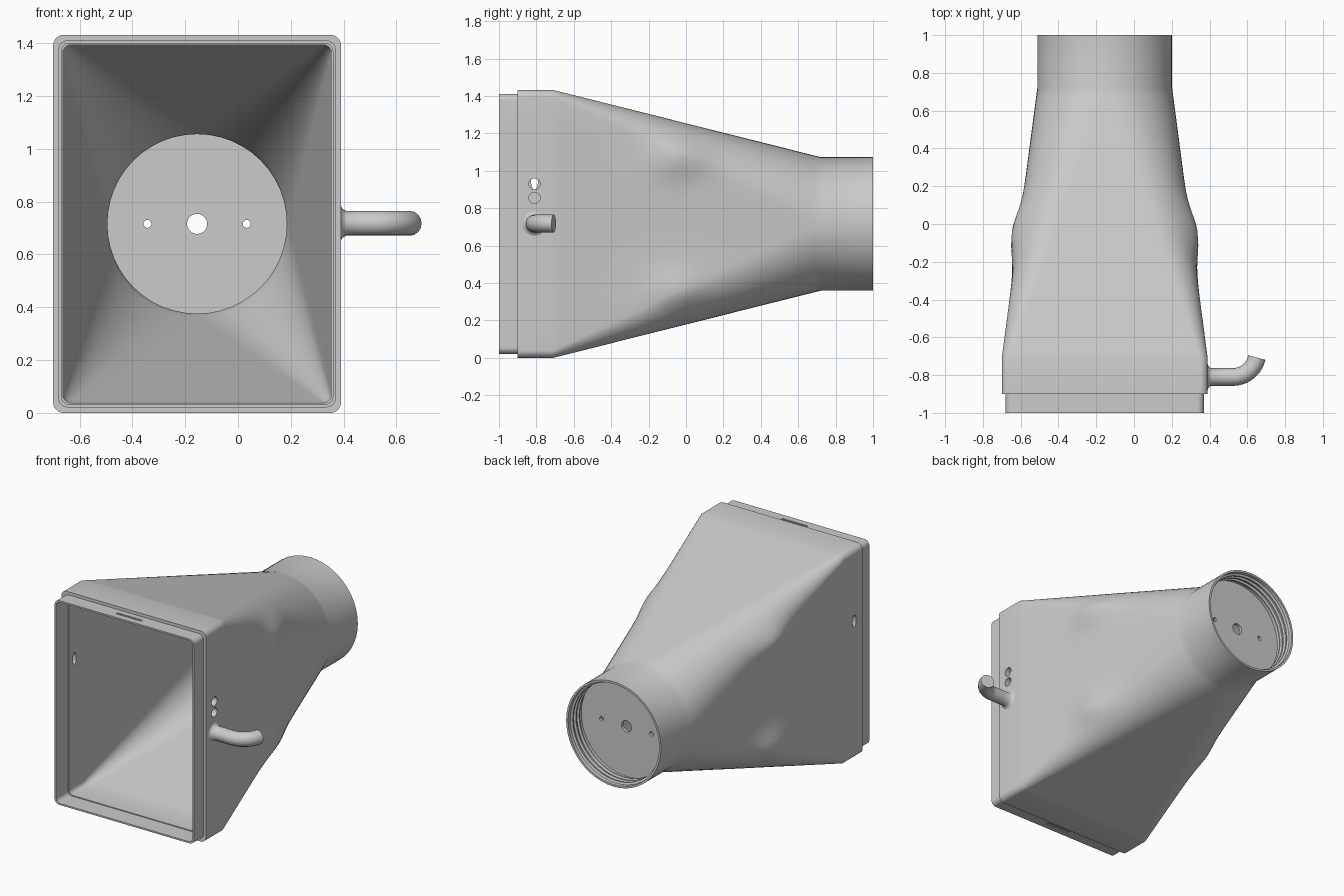
import bpy, bmesh, math
from mathutils import Matrix, Vector

cube = bpy.data.objects.get("Cube")
if cube:
    bpy.data.objects.remove(cube, do_unlink=True)

CX, CZ = -0.155, 0.716          # axis of the duct
CORNER, SIDE, STEPS = 12, 14, 36

grey = bpy.data.materials.new("plain grey")
grey.use_nodes = True
GREY = (0.6, 0.6, 0.6, 1)
grey.diffuse_color = GREY
grey.node_tree.nodes["Principled BSDF"].inputs["Base Color"].default_value = GREY


def add_object(name, bm):
    bmesh.ops.recalc_face_normals(bm, faces=bm.faces)
    mesh = bpy.data.meshes.new(name)
    bm.to_mesh(mesh)
    bm.free()
    mesh.materials.append(grey)
    obj = bpy.data.objects.new(name, mesh)
    bpy.context.collection.objects.link(obj)
    return obj


def activate(obj):
    bpy.ops.object.select_all(action='DESELECT')
    obj.select_set(True)
    bpy.context.view_layer.objects.active = obj


def smooth(obj, angle=30):
    activate(obj)
    bpy.ops.object.shade_smooth_by_angle(angle=math.radians(angle))


def cylinder(name, centre, radius, depth, axis, stretch=1.0, sides=48):
    """Cylinder along x or y, optionally stretched in z."""
    turn = Matrix.Rotation(math.pi / 2, 4, 'Y' if axis == 'x' else 'X')
    bm = bmesh.new()
    bmesh.ops.create_cone(bm, cap_ends=True, segments=sides, radius1=radius,
                          radius2=radius, depth=depth, matrix=turn)
    bmesh.ops.scale(bm, vec=(1, 1, stretch), verts=bm.verts)
    bmesh.ops.translate(bm, vec=centre, verts=bm.verts)
    return add_object(name, bm)


def box(name, centre, size):
    bm = bmesh.new()
    bmesh.ops.create_cube(bm, size=1)
    bmesh.ops.scale(bm, vec=size, verts=bm.verts)
    bmesh.ops.translate(bm, vec=centre, verts=bm.verts)
    return add_object(name, bm)


def cut(obj, cutters):
    for cutter in cutters:
        activate(obj)
        mod = obj.modifiers.new("cut", 'BOOLEAN')
        mod.operation, mod.solver, mod.object = 'DIFFERENCE', 'EXACT', cutter
        bpy.ops.object.modifier_apply(modifier=mod.name)
        bpy.data.objects.remove(cutter, do_unlink=True)


def section(y, hx, hz, r):
    """Rounded rectangle about the duct axis; a circle when hx = hz = r."""
    arcs = []
    for q, (sx, sz) in enumerate([(1, 1), (-1, 1), (-1, -1), (1, -1)]):
        for i in range(CORNER + 1):
            a = (q + i / CORNER) * math.pi / 2
            arcs.append(Vector((sx * (hx - r) + r * math.cos(a), y,
                                sz * (hz - r) + r * math.sin(a))))
    points = []
    for i, p in enumerate(arcs):
        points.append(p)
        if i % (CORNER + 1) == CORNER:
            nxt = arcs[(i + 1) % len(arcs)]
            points += [p.lerp(nxt, k / SIDE) for k in range(1, SIDE)]
    return points


def loft(start, end):
    return [tuple(a + (b - a) * i / STEPS for a, b in zip(start, end))
            for i in range(STEPS + 1)]


def dent(p):
    """Raised swellings near the corners of both side walls."""
    swell = 0.035 * math.exp(-((p.y + 0.05) / 0.15) ** 2
                             - ((abs(p.z) - 0.35) / 0.1) ** 2)
    if abs(p.x) > 0.2:
        p.x += math.copysign(swell, p.x)
    return p


# Duct shell: outside front to back, then inside back to front
outer = [(-1, 0.525, 0.695, 0.035), (-0.9, 0.525, 0.695, 0.035),
         (-0.9, 0.545, 0.716, 0.04)]
outer += loft((-0.71, 0.545, 0.716, 0.04), (0.72, 0.357, 0.357, 0.357))
outer += [(1, 0.357, 0.357, 0.357)]

inner = [(1, 0.343, 0.343, 0.343)]
for k in range(3):              # ribs inside the round mouth
    y = 0.975 - k * 0.035
    for dy, r in [(0, 0.343), (-0.006, 0.33), (-0.015, 0.33), (-0.02, 0.343)]:
        inner.append((y + dy, r, r, r))
inner += loft((0.72, 0.34, 0.34, 0.34), (-0.71, 0.508, 0.678, 0.03))
inner += [(-0.87, 0.508, 0.678, 0.03), (-0.87, 0.514, 0.684, 0.03),
          (-1, 0.514, 0.684, 0.03)]

bm = bmesh.new()
rings = []
for spec in outer:
    rings.append([dent(p) for p in section(*spec)])
for spec in inner:
    rings.append(section(*spec))
rings = [[bm.verts.new((p.x + CX, p.y, p.z + CZ)) for p in ring] for ring in rings]
for a, b in zip(rings, rings[1:] + rings[:1]):
    for i in range(len(a)):
        j = (i + 1) % len(a)
        bm.faces.new((a[i], a[j], b[j], b[i]))
bmesh.ops.remove_doubles(bm, verts=bm.verts, dist=0.00002)
duct = add_object("duct_shell", bm)

# Holes and slot in the side walls, shallow grooves on the collar
left, right = CX + 0.53, CX - 0.53
cutters = [cylinder("hole_cutter", (left, -0.81, z), 0.03, 0.2, 'x')
           for z in (0.93, 0.855)]
cutters.append(cylinder("slot_cutter", (right, -0.81, 0.94), 0.018, 0.2, 'x', 2.3))
cutters += [box("groove_cutter", (CX, -0.948, CZ + s * 0.695), (0.19, 0.016, 0.012))
            for s in (1, -1)]
cut(duct, cutters)
smooth(duct)

# Round plate inside the mouth with three holes
plate = cylinder("mouth_plate", (CX, 0.85, CZ), 0.341, 0.02, 'y', sides=64)
cut(plate, [cylinder("hole_cutter", (CX + dx, 0.85, CZ), r, 0.2, 'y')
            for dx, r in [(0, 0.038), (-0.188, 0.015), (0.188, 0.015)]])
smooth(plate)

# Bent hook on the left wall, flared where it joins
path = [(0.37, -0.81, 1.4), (0.39, -0.81, 1.4), (0.396, -0.81, 1.15),
        (0.41, -0.81, 1.0), (0.46, -0.81, 1.0)]
for i in range(13):
    a = math.radians(78) * i / 12
    path.append((0.523 + 0.13 * math.sin(a), -0.68 - 0.13 * math.cos(a), 1.0))
curve = bpy.data.curves.new("side_hook", 'CURVE')
curve.dimensions = '3D'
curve.bevel_depth, curve.bevel_resolution = 0.047, 6
curve.use_fill_caps = True
spline = curve.splines.new('POLY')
spline.points.add(len(path) - 1)
for point, (x, y, radius) in zip(spline.points, path):
    point.co = (x, y, CZ + 0.002, 1)
    point.radius = radius
curve.materials.append(grey)
hook = bpy.data.objects.new("side_hook", curve)
bpy.context.collection.objects.link(hook)
activate(hook)
bpy.ops.object.convert(target='MESH')
smooth(bpy.context.view_layer.objects.active, 40)
